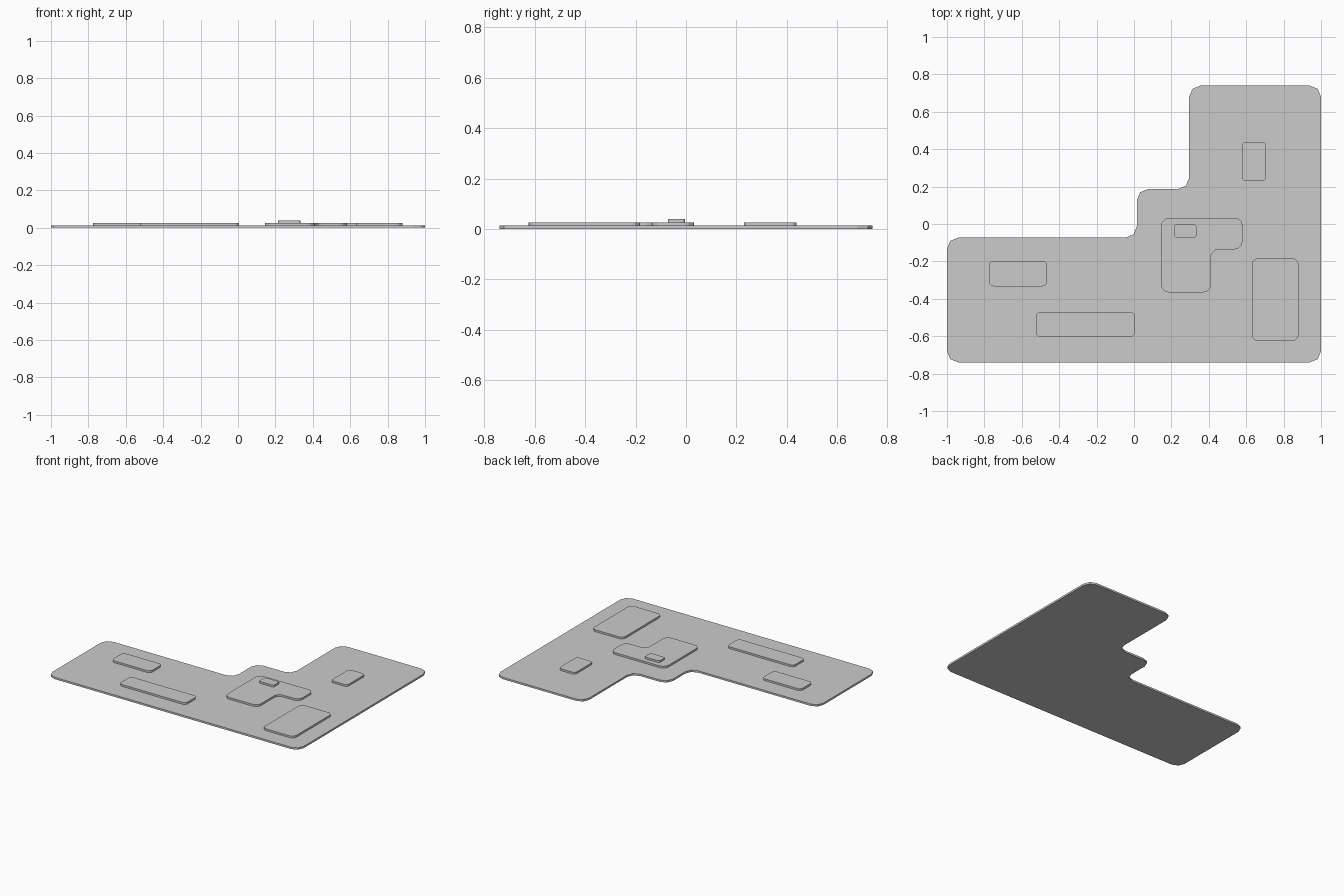
import bpy, bmesh
from mathutils import Vector

if "Cube" in bpy.data.objects:
    bpy.data.objects.remove(bpy.data.objects["Cube"])

STEP = 0.0133  # thickness of every layer


def rounded(points, r, segs):
    """Round each corner of an outline, convex or concave."""
    out = []
    n = len(points)
    for i in range(n):
        p = Vector(points[i])
        a = (Vector(points[i - 1]) - p).normalized() * r
        b = (Vector(points[(i + 1) % n]) - p).normalized() * r
        centre = p + a + b
        for k in range(segs + 1):
            t = k / segs
            d = (-b).lerp(-a, t).normalized() * r
            out.append(centre + d)
    return out


def slab(name, points, level, r, segs=3):
    """Extrude a rounded outline into a flat plate on the given level."""
    bm = bmesh.new()
    z = level * STEP
    face = bm.faces.new([bm.verts.new((p.x, p.y, z)) for p in rounded(points, r, segs)])
    ext = bmesh.ops.extrude_face_region(bm, geom=[face])
    top = [v for v in ext["geom"] if isinstance(v, bmesh.types.BMVert)]
    bmesh.ops.translate(bm, verts=top, vec=(0, 0, STEP))
    bmesh.ops.recalc_face_normals(bm, faces=bm.faces)
    mesh = bpy.data.meshes.new(name)
    bm.to_mesh(mesh)
    bm.free()
    obj = bpy.data.objects.new(name, mesh)
    bpy.context.collection.objects.link(obj)
    return obj


def rect(x0, x1, y0, y1):
    return [(x0, y0), (x1, y0), (x1, y1), (x0, y1)]


# Stepped L-shaped base
slab("base_plate", [(-1, -0.74), (1, -0.74), (1, 0.74), (0.295, 0.74),
                    (0.295, 0.187), (0.015, 0.187), (0.015, -0.073), (-1, -0.073)],
     0, 0.06, 2)

# Raised pads on the base
slab("left_pad", rect(-0.775, -0.465, -0.333, -0.197), 1, 0.025)
slab("front_pad", rect(-0.525, 0.005, -0.603, -0.47), 1, 0.025)
slab("right_pad", rect(0.63, 0.88, -0.625, -0.183), 1, 0.033)
slab("back_pad", rect(0.577, 0.707, 0.23, 0.438), 1, 0.02)
slab("corner_pad", [(0.145, -0.365), (0.411, -0.365), (0.411, -0.135),
                    (0.58, -0.135), (0.58, 0.032), (0.145, 0.032)], 1, 0.04)

# Small block on the corner pad
slab("small_block", rect(0.215, 0.333, -0.072, -0.003), 2, 0.012)
